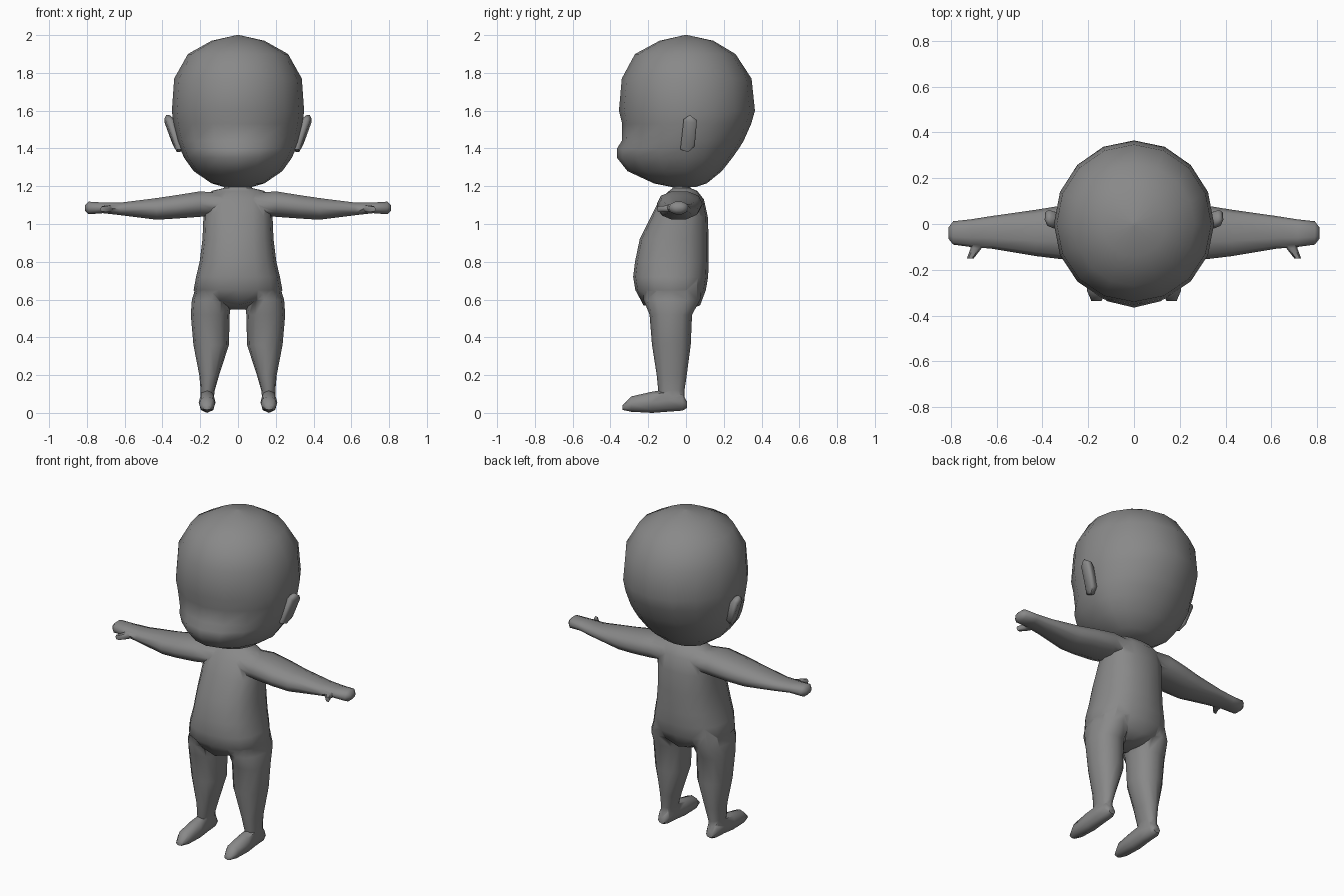
import bpy, bmesh, math

if "Cube" in bpy.data.objects:
    bpy.data.objects.remove(bpy.data.objects["Cube"])

skin = bpy.data.materials.new("plain grey")
skin.diffuse_color = (0.25, 0.25, 0.25, 1)
skin.use_nodes = True
skin.node_tree.nodes["Principled BSDF"].inputs["Base Color"].default_value = skin.diffuse_color


def rnd(v, p):
    return math.copysign(abs(v) ** p, v)


def angles(n, turn=0.0):
    return [2 * math.pi * (i + turn) / n for i in range(n)]


def oval(axis, pos, a0, a1, b0, b1, n, p=0.9):
    """Rounded ring across an axis; a and b are the ranges of the other two axes."""
    pts = []
    for t in angles(n):
        a = (a0 + a1) / 2 + (a1 - a0) / 2 * rnd(math.cos(t), p)
        b = (b0 + b1) / 2 + (b1 - b0) / 2 * rnd(math.sin(t), p)
        pts.append({"x": (pos, a, b), "y": (a, pos, b), "z": (a, b, pos)}[axis])
    return pts


def loft(name, rings, side=1):
    bm = bmesh.new()
    rows = [[bm.verts.new((x * side, y, z)) for x, y, z in r] for r in rings]
    n = len(rows[0])
    for lo, hi in zip(rows, rows[1:]):
        for i in range(n):
            j = (i + 1) % n
            bm.faces.new((lo[i], lo[j], hi[j], hi[i]))
    bm.faces.new(rows[0][::-1])
    bm.faces.new(rows[-1])
    bmesh.ops.recalc_face_normals(bm, faces=bm.faces)
    me = bpy.data.meshes.new(name)
    bm.to_mesh(me)
    bm.free()
    me.materials.append(skin)
    ob = bpy.data.objects.new(name, me)
    bpy.context.collection.objects.link(ob)
    return ob


def activate(ob):
    bpy.ops.object.select_all(action='DESELECT')
    ob.select_set(True)
    bpy.context.view_layer.objects.active = ob


def weld(base, parts):
    for part in parts:
        activate(base)
        m = base.modifiers.new("union", 'BOOLEAN')
        m.operation, m.solver, m.object = 'UNION', 'EXACT', part
        bpy.ops.object.modifier_apply(modifier=m.name)
        bpy.data.objects.remove(part)


# Head: height, half width, front depth, back depth
head_rows = [
    (1.195, .07, -.07, .05), (1.215, .14, -.17, .11), (1.28, .235, -.31, .19),
    (1.35, .285, -.365, .245), (1.40, .307, -.365, .28), (1.44, .322, -.34, .305),
    (1.53, .342, -.338, .345), (1.60, .35, -.355, .365), (1.77, .338, -.34, .347),
    (1.90, .265, -.27, .262), (1.97, .14, -.14, .145), (2.0, .008, -.008, .008)]
head_rings = []
for z, rx, yf, yb in head_rows:
    head_rings.append([(rx * math.cos(t), (yb if math.sin(t) > 0 else -yf) * math.sin(t), z)
                       for t in angles(16)])
head = loft("head", head_rings)

# Torso with neck: height, half width, front, back, rise towards the hips
torso_rows = [
    (.548, .06, -.13, .02, 0), (.57, .22, -.225, .075, .25), (.65, .235, -.268, .105, 0),
    (.72, .222, -.28, .117, 0), (.80, .203, -.27, .12, 0), (.92, .188, -.245, .12, 0),
    (1.04, .183, -.185, .115, 0), (1.13, .18, -.14, .095, 0), (1.175, .14, -.09, .06, 0),
    (1.19, .075, -.07, .025, 0), (1.25, .065, -.075, .025, 0)]
torso_rings = []
for z, rx, yf, yb, rise in torso_rows:
    ring = oval("z", z, -rx, rx, yf, yb, 16, 0.85)
    torso_rings.append([(x, y, h + rise * abs(x)) for x, y, h in ring])
body = loft("body", torso_rings)

limbs = []
for s in (1, -1):
    # Arm: x, front, back, bottom, top
    arm_rows = [
        (.08, -.13, .08, 1.05, 1.165), (.2, -.155, .088, 1.035, 1.176),
        (.33, -.152, .078, 1.026, 1.155), (.43, -.14, .062, 1.02, 1.14),
        (.62, -.108, .035, 1.045, 1.115), (.715, -.1, .02, 1.056, 1.115),
        (.79, -.09, .012, 1.05, 1.12), (.81, -.065, -.015, 1.07, 1.1)]
    arm = loft("arm", [oval("x", *r, 10) for r in arm_rows], s)

    # Thumb: y, inner x, outer x, bottom, top
    thumb_rows = [(-.06, .635, .72, 1.06, 1.103), (-.105, .665, .713, 1.06, 1.1),
                  (-.15, .70, .73, 1.063, 1.095)]
    thumb = loft("thumb", [oval("y", *r, 6) for r in thumb_rows], s)

    # Leg: z, inner x, outer x, front, back
    leg_rows = [
        (.06, .13, .197, -.13, -.01), (.12, .123, .198, -.147, -.008),
        (.2, .10, .205, -.155, .004), (.36, .048, .236, -.18, .025),
        (.52, .044, .25, -.193, .032), (.60, .034, .244, -.226, .076),
        (.70, .035, .212, -.22, .075)]
    leg = loft("leg", [oval("z", *r, 12) for r in leg_rows], s)

    # Foot: y, inner x, outer x, bottom, top
    foot_rows = [
        (.004, .14, .187, .025, .062), (-.02, .128, .2, .012, .105),
        (-.10, .122, .204, .006, .125), (-.18, .119, .208, 0, .112),
        (-.29, .121, .206, .006, .087), (-.337, .142, .186, .016, .04)]
    foot = loft("foot", [oval("y", *r, 8) for r in foot_rows], s)
    limbs += [leg, foot, arm, thumb]

    # Ear: leaf outline flaring outwards at the top and back
    outline = [(-.03, 1.395), (.01, 1.38), (.046, 1.41), (.058, 1.55), (.02, 1.577), (-.012, 1.555)]

    def ear_ring(grow, out):
        return [(out + .28 * (z - 1.38) + .15 * y, .014 + (y - .014) * grow,
                 1.478 + (z - 1.478) * grow) for y, z in outline]
    ear = loft("ear_right" if s > 0 else "ear_left",
               [ear_ring(.75, .275), ear_ring(1, .305), ear_ring(1, .322), ear_ring(.8, .332)], s)

weld(body, limbs)

# Soft shading with the sharpest creases kept
for ob in list(bpy.context.scene.objects):
    activate(ob)
    bpy.ops.object.shade_smooth_by_angle(angle=math.radians(60))
